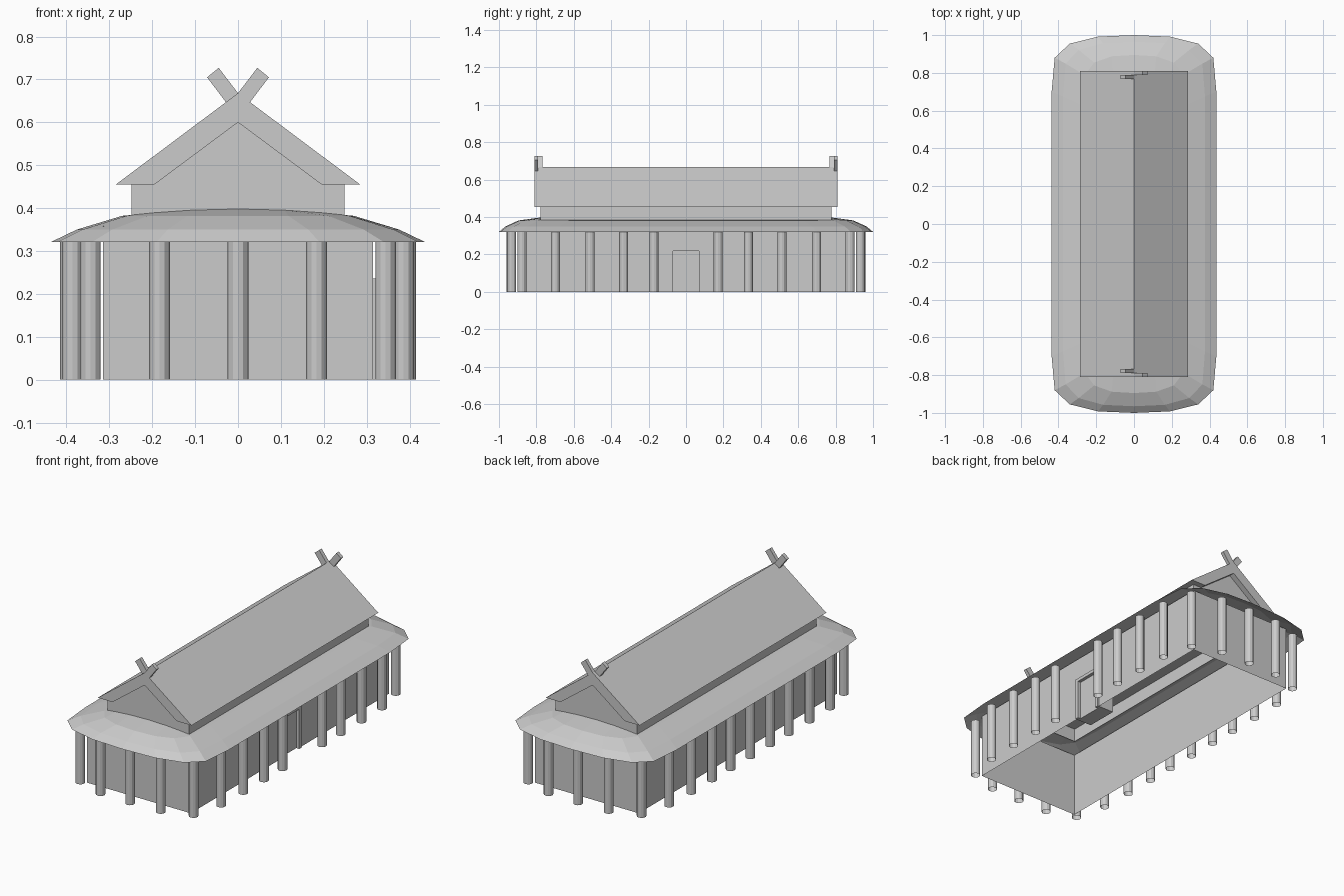
import bpy, bmesh

if "Cube" in bpy.data.objects:
    bpy.data.objects.remove(bpy.data.objects["Cube"])


def make(name, verts, faces):
    me = bpy.data.meshes.new(name)
    me.from_pydata(verts, [], faces)
    bm = bmesh.new()
    bm.from_mesh(me)
    bmesh.ops.recalc_face_normals(bm, faces=bm.faces)
    bm.to_mesh(me)
    bm.free()
    ob = bpy.data.objects.new(name, me)
    bpy.context.collection.objects.link(ob)
    return ob


def prism(name, profile, a, b, axis="y"):
    """Extrude a 2D profile between a and b along the y or x axis."""
    n = len(profile)
    place = (lambda p, t: (p[0], t, p[1])) if axis == "y" else (lambda p, t: (t, p[0], p[1]))
    verts = [place(p, t) for t in (a, b) for p in profile]
    faces = [tuple(range(n)), tuple(range(n, 2 * n))]
    faces += [(i, (i + 1) % n, n + (i + 1) % n, n + i) for i in range(n)]
    return make(name, verts, faces)


def strip_walls(name, pts, z0, z1):
    """Thin upright walls along a plan path, open above and below."""
    n = len(pts)
    verts = [(*p, z) for z in (z0, z1) for p in pts]
    return make(name, verts, [(i, i + 1, n + i + 1, n + i) for i in range(n - 1)])


def full_loop(q):
    """Mirror a quarter outline (from x = 0 round to the +x side) into a loop."""
    half = q + [(x, -y, z) for x, y, z in reversed(q)]
    return half + [(-x, y, z) for x, y, z in reversed(half[1:-1])]


# Lower hall walls with a doorway gap on the right, and clerestory walls
X, Y, TOP = 0.315, 0.86, 0.358
strip_walls("lower_walls", [(X, 0.09), (X, Y), (-X, Y), (-X, -Y), (X, -Y), (X, -0.09)], 0, TOP)
strip_walls("wall_above_door", [(X, -0.09), (X, 0.09)], 0.236, TOP)
u, v = 0.248, 0.778
strip_walls("upper_walls", [(u, v), (-u, v), (-u, -v), (u, -v), (u, v)], 0.38, 0.456)

# Flat ceiling under the main roof
make("ceiling", [(-u, -v, 0.454), (-u, v, 0.454), (u, v, 0.454), (u, -v, 0.454)], [(0, 1, 2, 3)])

# Rounded skirt roof: scaled rings, the last one meeting the upper walls
outline = [(0, 1), (0.19, 0.992), (0.34, 0.955), (0.42, 0.88), (0.436, 0.70)]
rings = [full_loop([(x * sx, y * sy, z) for x, y in outline])
         for sx, sy, z in ((1, 1, 0.321), (0.862, 0.965, 0.35), (0.62, 0.895, 0.382))]
inner = [(0, v), (0.108, v), (0.194, v), (u, v), (u, 0.6)]
rings.append(full_loop([(x, y, 0.398 - 0.014 * (x / u) ** 2) for x, y in inner]))
n = len(rings[0])
make("skirt_roof", [p for r in rings for p in r],
     [(k * n + i, k * n + (i + 1) % n, (k + 1) * n + (i + 1) % n, (k + 1) * n + i)
      for k in range(3) for i in range(n)])

# Colonnade, with one extra column on the doorless left side
quarter = [(0.183, 0.932), (0.344, 0.877), (0.386, 0.698), (0.391, 0.513),
           (0.391, 0.333), (0.391, 0.172)]
spots = [(0, 0.936), (0, -0.936), (-0.391, 0)]
spots += [(sx * x, sy * y) for x, y in quarter for sx in (1, -1) for sy in (1, -1)]
for x, y in spots:
    bpy.ops.mesh.primitive_cylinder_add(vertices=12, radius=0.024, depth=0.322,
                                        end_fill_type='NOTHING', location=(x, y, 0.161))
    bpy.context.object.name = "column"
    bpy.ops.object.shade_smooth_by_angle()

# Gabled main roof with thick slopes
prism("main_roof", [(0, 0.668), (0.285, 0.455), (0.195, 0.455), (0, 0.60),
                    (-0.195, 0.455), (-0.285, 0.455)], -0.81, 0.81)

# Gable end walls and crossed finials at both ends
for s in (1, -1):
    make("gable_wall", [(-0.195, s * v, 0.455), (0.195, s * v, 0.455),
                        (0, s * v, 0.60)], [(0, 1, 2)])
    for side, y0, y1 in ((1, 0.79, 0.81), (-1, 0.768, 0.79)):
        horn = [(0, 0.668), (0.045, 0.727), (0.072, 0.705), (0.02, 0.636)]
        prism("ridge_finial", [(side * x, z) for x, z in horn], s * y0, s * y1)

# Door on the right side: frame and slightly recessed door leaf
prism("door_frame", [(-0.09, 0), (-0.09, 0.236), (0.09, 0.236), (0.09, 0),
                     (0.07, 0), (0.07, 0.218), (-0.07, 0.218), (-0.07, 0)],
      0.22, 0.323, "x")
prism("door_leaf", [(-0.07, 0), (-0.07, 0.218), (0.07, 0.218), (0.07, 0)], 0.22, 0.305, "x")
